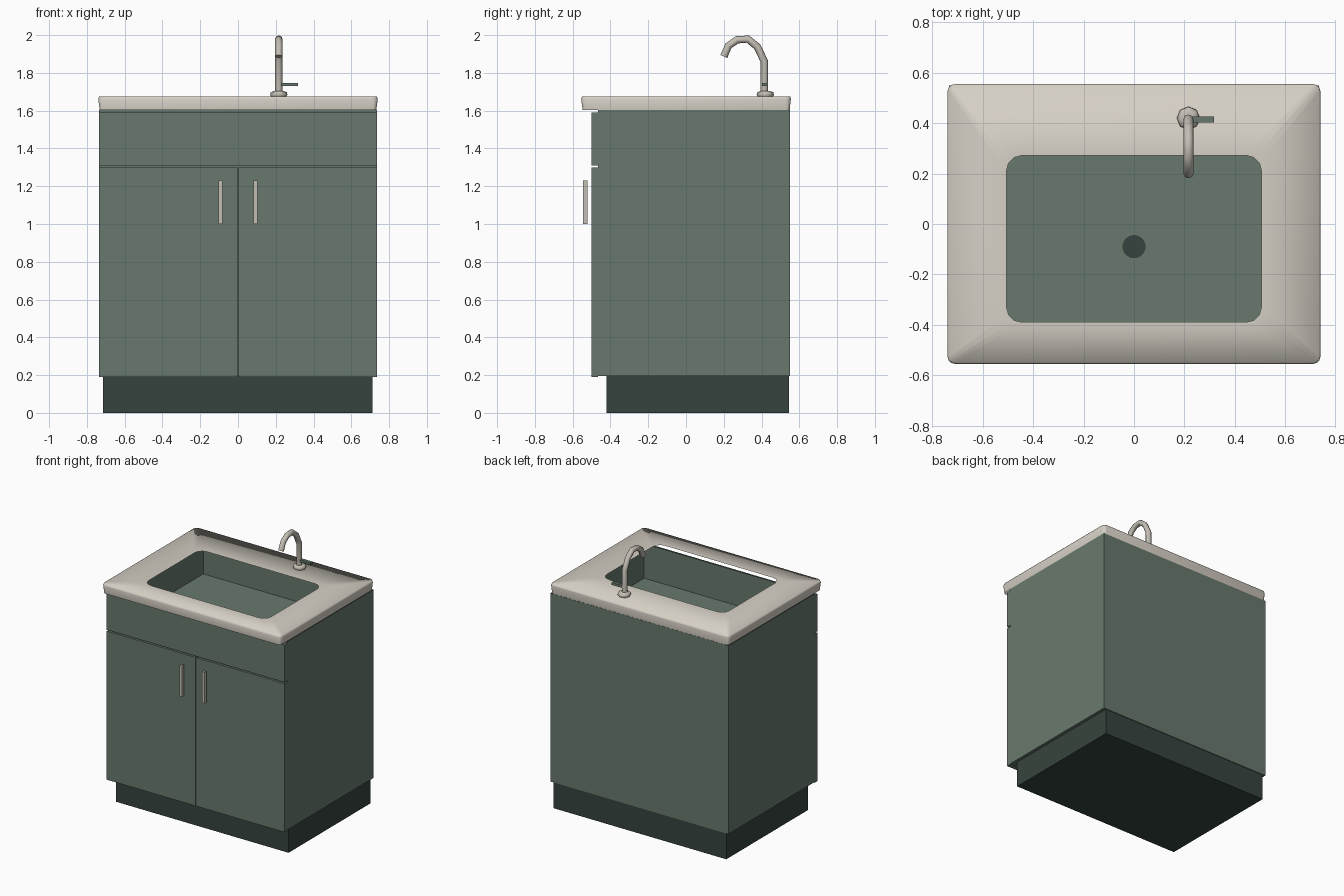
import bpy, bmesh, math
from mathutils import Vector

cube = bpy.data.objects.get("Cube")
if cube:
    bpy.data.objects.remove(cube, do_unlink=True)


def material(name, rgb):
    lin = [((c / 255 + 0.055) / 1.055) ** 2.4 for c in rgb] + [1.0]
    m = bpy.data.materials.new(name)
    m.use_nodes = True
    m.diffuse_color = lin
    m.node_tree.nodes["Principled BSDF"].inputs["Base Color"].default_value = lin
    return m


green = material("sage green", (104, 121, 109))
dark = material("dark green", (54, 68, 62))
cream = material("warm cream", (214, 208, 197))
metal = material("warm metal", (196, 190, 180))


def finish(name, bm, mat, smooth=False):
    me = bpy.data.meshes.new(name)
    bm.to_mesh(me)
    bm.free()
    ob = bpy.data.objects.new(name, me)
    bpy.context.collection.objects.link(ob)
    me.materials.append(mat)
    for p in me.polygons:
        p.use_smooth = smooth
    return ob


def box(name, mat, x, y, z, open_top=False, inward=False):
    """Box between (min, max) pairs, optionally without its top face."""
    bm = bmesh.new()
    bmesh.ops.create_cube(bm, size=1)
    for v in bm.verts:
        v.co = [r[0] if c < 0 else r[1] for c, r in zip(v.co, (x, y, z))]
    if open_top:
        top = [f for f in bm.faces if f.normal.z > 0.9]
        bmesh.ops.delete(bm, geom=top, context='FACES_ONLY')
    if inward:
        bmesh.ops.reverse_faces(bm, faces=bm.faces[:])
    return finish(name, bm, mat)


def disc_stack(name, mat, centre, rings, sides, smooth=False):
    """Turned part from (radius, height) rings with a closed top."""
    bm = bmesh.new()
    loops = []
    for r, z in rings:
        loops.append([bm.verts.new((centre[0] + r * math.cos(math.tau * i / sides),
                                    centre[1] + r * math.sin(math.tau * i / sides), z))
                      for i in range(sides)])
    for a, b in zip(loops, loops[1:]):
        for i in range(sides):
            j = (i + 1) % sides
            bm.faces.new((a[i], a[j], b[j], b[i]))
    bm.faces.new(loops[-1])
    return finish(name, bm, mat, smooth)


def rounded_loop(bm, hx, y0, y1, r, z, steps=3):
    """Rectangle outline with rounded corners, counter-clockwise."""
    verts = []
    corners = ((hx - r, y1 - r), (r - hx, y1 - r), (r - hx, y0 + r), (hx - r, y0 + r))
    for k, (cx, cy) in enumerate(corners):
        for s in range(steps + 1):
            a = math.pi / 2 * (k + s / steps)
            verts.append(bm.verts.new((cx + r * math.cos(a), cy + r * math.sin(a), z)))
    return verts


# Cabinet body, plinth and front panels
box("plinth", dark, (-0.715, 0.712), (-0.42, 0.545), (0, 0.195))
box("cabinet_body", green, (-0.735, 0.735), (-0.465, 0.55), (0.195, 1.603), open_top=True)
box("top_front_panel", green, (-0.735, 0.735), (-0.5, -0.467), (1.31, 1.59))
for side, s in (("left", 1), ("right", -1)):
    xs = sorted((s * 0.003, s * 0.735))
    box(side + "_door", green, xs, (-0.5, -0.467), (0.19, 1.30))
    xs = sorted((s * 0.082, s * 0.104))
    box(side + "_handle", metal, xs, (-0.544, -0.522), (1.0, 1.23))

# Basin and drain under the opening
box("basin", green, (-0.67, 0.67), (-0.463, 0.547), (1.345, 1.59), open_top=True, inward=True)
disc_stack("drain", dark, (0, -0.09), ((0.046, 1.346), (0.046, 1.35)), 24)

# Countertop shell: skirt, softened edge, flat top with an opening
bm = bmesh.new()
loops = [rounded_loop(bm, 0.732, -0.547, 0.549, 0.02, 1.603),
         rounded_loop(bm, 0.74, -0.555, 0.555, 0.028, 1.662),
         rounded_loop(bm, 0.735, -0.55, 0.552, 0.028, 1.675),
         rounded_loop(bm, 0.506, -0.39, 0.272, 0.06, 1.675)]
n = len(loops[0])
for a, b in zip(loops, loops[1:]):
    for i in range(n):
        j = (i + 1) % n
        bm.faces.new((a[i], a[j], b[j], b[i]))
finish("countertop", bm, cream, smooth=True)

# Faucet: flange, bent spout and side lever
FX, FY = 0.216, 0.415
disc_stack("faucet_flange", metal, (FX, FY + 0.005),
           ((0.04, 1.673), (0.046, 1.684), (0.042, 1.698), (0.024, 1.704)), 8, True)
path = ((FY, 1.69), (FY, 1.86), (0.378, 1.938), (0.328, 1.979),
        (0.27, 1.975), (0.225, 1.944), (0.2, 1.887))
curve = bpy.data.curves.new("faucet_spout", 'CURVE')
curve.dimensions = '3D'
curve.bevel_depth = 0.02
curve.bevel_resolution = 2
curve.use_fill_caps = True
spline = curve.splines.new('POLY')
spline.points.add(len(path) - 1)
for p, (y, z) in zip(spline.points, path):
    p.co = (FX, y, z, 1)
curve.materials.append(metal)
spout = bpy.data.objects.new("faucet_spout", curve)
bpy.context.collection.objects.link(spout)
bpy.ops.object.select_all(action='DESELECT')
spout.select_set(True)
bpy.context.view_layer.objects.active = spout
bpy.ops.object.convert(target='MESH')
bpy.ops.object.shade_smooth_by_angle(angle=math.radians(50))
box("faucet_lever", green, (FX, 0.317), (0.403, 0.427), (1.73, 1.747))
